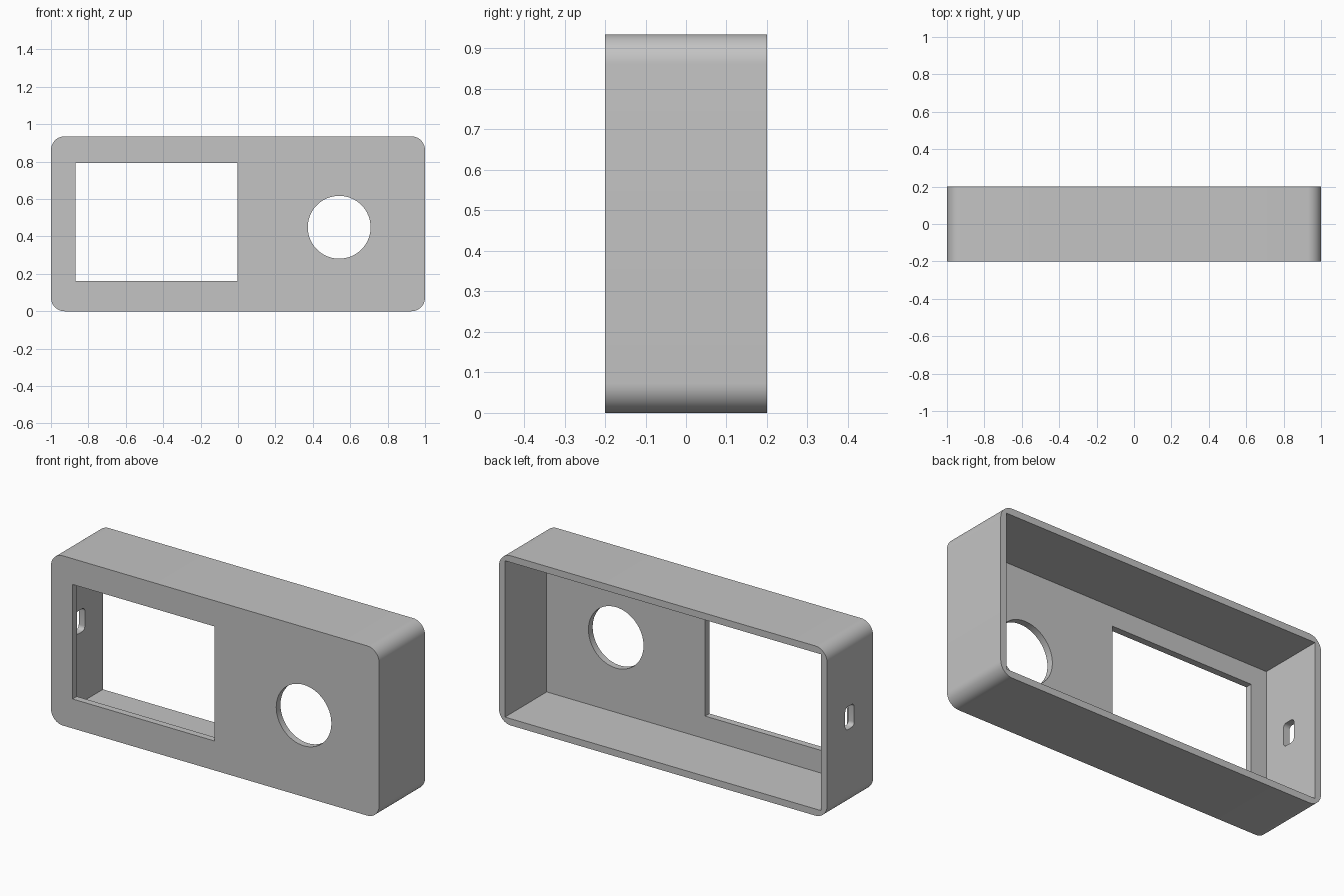
import bpy, bmesh, math
from mathutils import Matrix, Vector

if "Cube" in bpy.data.objects:
    bpy.data.objects.remove(bpy.data.objects["Cube"])

W, D, H = 2.0, 0.4, 0.935      # outer size
WALL, RADIUS = 0.037, 0.073    # wall thickness, outer corner radius


def block(name, lo, hi, radius=0.0, axis=1, segments=12):
    """Box between two corners; edges running along the axis may be rounded."""
    lo, hi = Vector(lo), Vector(hi)
    bm = bmesh.new()
    bmesh.ops.create_cube(bm, size=1)
    bmesh.ops.scale(bm, vec=hi - lo, verts=bm.verts)
    bmesh.ops.translate(bm, vec=(lo + hi) / 2, verts=bm.verts)
    if radius:
        edges = [e for e in bm.edges
                 if abs((e.verts[0].co - e.verts[1].co).normalized()[axis]) > 0.9]
        bmesh.ops.bevel(bm, geom=edges, offset=radius, segments=segments,
                        profile=0.5, affect='EDGES')
    return finish(name, bm)


def finish(name, bm):
    mesh = bpy.data.meshes.new(name)
    bm.to_mesh(mesh)
    bm.free()
    obj = bpy.data.objects.new(name, mesh)
    bpy.context.collection.objects.link(obj)
    return obj


def cut(target, cutter):
    """Subtract the cutter, then remove it."""
    mod = target.modifiers.new("cut", 'BOOLEAN')
    mod.operation = 'DIFFERENCE'
    mod.solver = 'EXACT'
    mod.object = cutter
    bpy.context.view_layer.objects.active = target
    bpy.ops.object.modifier_apply(modifier=mod.name)
    bpy.data.objects.remove(cutter, do_unlink=True)


# Rounded outer shell
case = block("case", (-W/2, -D/2, 0), (W/2, D/2, H), RADIUS)

# Square-cornered cavity, open at the back
cut(case, block("cavity_cutter", (-W/2 + WALL, -D/2 + WALL, WALL),
                (W/2 - WALL, D/2 + 0.1, H - WALL)))

# Screen window in the front panel
cut(case, block("window_cutter", (-0.868, -0.3, 0.162), (-0.003, -0.1, 0.793)))

# Round hole in the front panel
bm = bmesh.new()
bmesh.ops.create_cone(bm, cap_ends=True, segments=64, radius1=0.168, radius2=0.168,
                      depth=0.2, matrix=Matrix.Translation((0.541, -0.2, 0.449))
                      @ Matrix.Rotation(math.pi / 2, 4, 'X'))
cut(case, finish("round_hole_cutter", bm))

# Small rounded cable slot in the left wall
cut(case, block("slot_cutter", (-1.1, -0.036, 0.424), (-0.9, 0.042, 0.55),
                0.022, axis=0, segments=6))

# Colour and shading
grey = bpy.data.materials.new("plain_grey")
grey.diffuse_color = (0.55, 0.55, 0.55, 1)
grey.use_nodes = True
grey.node_tree.nodes["Principled BSDF"].inputs["Base Color"].default_value = grey.diffuse_color
case.data.materials.clear()
case.data.materials.append(grey)
for face in case.data.polygons:
    face.material_index = 0
bpy.ops.object.select_all(action='DESELECT')
case.select_set(True)
bpy.context.view_layer.objects.active = case
bpy.ops.object.shade_smooth_by_angle(angle=math.radians(30))
